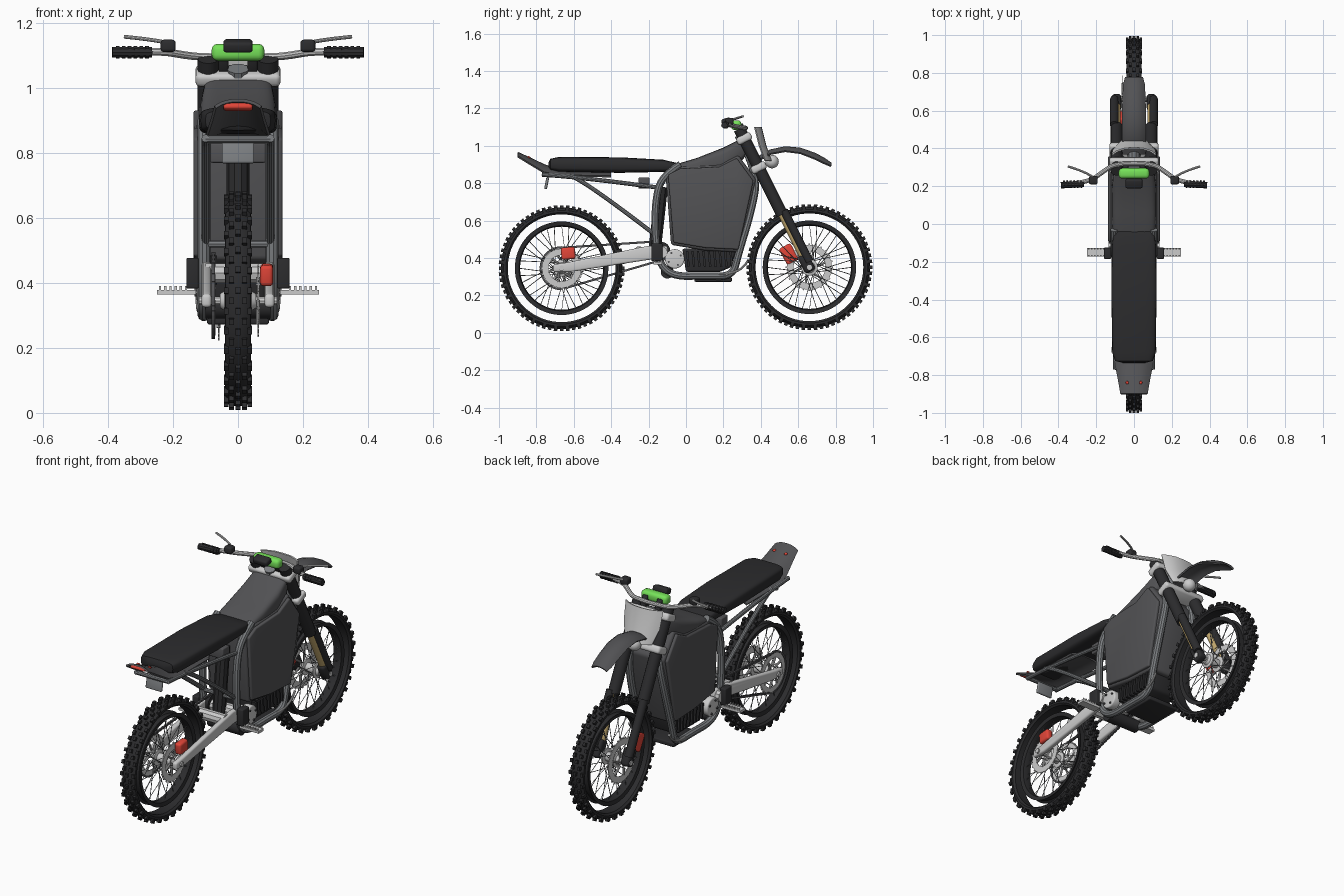
import bpy, bmesh, math
from mathutils import Matrix, Vector

if "Cube" in bpy.data.objects:
    bpy.data.objects.remove(bpy.data.objects["Cube"])

def mat(name, c):
    m = bpy.data.materials.new(name)
    m.diffuse_color = (*c, 1)
    m.use_nodes = True
    m.node_tree.nodes["Principled BSDF"].inputs["Base Color"].default_value = m.diffuse_color
    return m
BLACK, DARK = mat("black", (.025, .025, .027)), mat("dark", (.085, .085, .09))
FRAME, LIGHT = mat("frame_grey", (.2, .21, .22)), mat("light_grey", (.55, .56, .58))
RED, GREEN, GOLD = mat("red", (.75, .06, .04)), mat("green", (.18, .75, .1)), mat("gold", (.55, .4, .16))

def add(name, data, m, mirror=False, bevel=0):
    if isinstance(data, bmesh.types.BMesh):
        bmesh.ops.recalc_face_normals(data, faces=data.faces)
        me = bpy.data.meshes.new(name)
        data.to_mesh(me)
        data.free()
        data = me
    ob = bpy.data.objects.new(name, data)
    data.materials.append(m)
    bpy.context.collection.objects.link(ob)
    if bevel:
        b = ob.modifiers.new("bevel", 'BEVEL')
        b.width, b.segments, b.limit_method, b.angle_limit = bevel, 3, 'ANGLE', .6
    if mirror:
        ob.modifiers.new("mirror", 'MIRROR').use_mirror_merge = False
    return ob

def cube(bm, loc, size, rx=0):
    bmesh.ops.create_cube(bm, size=1, matrix=Matrix.Translation(loc) @ Matrix.Rotation(rx, 4, 'X') @ Matrix.Diagonal((*size, 1)))

def box(name, loc, size, m, rx=0, mirror=False, bevel=.006):
    bm = bmesh.new()
    cube(bm, loc, size, rx)
    return add(name, bm, m, mirror, bevel)

def tubes(name, paths, r, m, mirror=False, res=3):
    cu = bpy.data.curves.new(name, 'CURVE')
    cu.dimensions, cu.bevel_depth, cu.bevel_resolution, cu.use_fill_caps = '3D', r, res, True
    cu.resolution_u = 6
    for p in paths:
        s = cu.splines.new('NURBS' if len(p) > 2 else 'POLY')
        s.points.add(len(p) - 1)
        for q, v in zip(s.points, p):
            q.co = (*v, 1)
        if len(p) > 2:
            s.order_u, s.use_endpoint_u = 3, True
    return add(name, cu, m, mirror)

def skin(bm, rings, closed=True, wrap=False, caps=False):
    rows = [[bm.verts.new(p) for p in r] for r in rings]
    n = len(rows[0])
    for a, b in zip(rows, rows[1:] + rows[:1] if wrap else rows[1:]):
        for i in range(n if closed else n - 1):
            bm.faces.new((a[i], a[(i + 1) % n], b[(i + 1) % n], b[i]))
    if caps:
        bm.faces.new(rows[0])
        bm.faces.new(rows[-1])

def lathe(bm, prof, y, z, n=48, wrap=False):
    """Turn an (x, radius) profile about an axle parallel to x."""
    skin(bm, [[(x, y + r * math.cos(t), z + r * math.sin(t)) for t in (math.tau * i / n for i in range(n))]
              for x, r in prof], wrap=wrap, caps=not wrap)

def disc(name, x0, x1, r, y, z, m, n=32, mirror=False, bevel=0):
    bm = bmesh.new()
    lathe(bm, [(x0, r), (x1, r)], y, z, n)
    return add(name, bm, m, mirror, bevel)

def ring(name, x0, x1, r0, r1, y, z, m, teeth=0):
    bm = bmesh.new()
    lathe(bm, [(x0, r0), (x0, r1), (x1, r1), (x1, r0)], y, z, 64, True)
    for i in range(teeth):
        a = math.tau * i / teeth
        cube(bm, ((x0 + x1) / 2, y - r1 * math.sin(a), z + r1 * math.cos(a)), (x1 - x0, .008, .014), a)
    return add(name, bm, m)

def slab(name, prof, x0, x1, m, mirror=False, bevel=.01):
    bm = bmesh.new()
    skin(bm, [[(x, y, z) for y, z in prof] for x in (x0, x1)], caps=True)
    return add(name, bm, m, mirror, bevel)

def loft(name, secs, m, n=28, e=.45):
    """Rounded-box sections: (y, z bottom, z top, half width)."""
    f = lambda v: math.copysign(abs(v) ** e, v)
    bm = bmesh.new()
    skin(bm, [[(w * f(math.cos(t)), y, (a + b) / 2 + (b - a) / 2 * f(math.sin(t)))
               for t in (math.tau * i / n for i in range(n))] for y, a, b, w in secs], caps=True)
    return add(name, bm, m)

def sheet(name, secs, m, thick=.01, n=9):
    """Arched strip: (y, z, half width, droop of the edges)."""
    bm = bmesh.new()
    skin(bm, [[(w * u, y, z - d * abs(u) ** 2.5) for u in (2 * i / (n - 1) - 1 for i in range(n))]
              for y, z, w, d in secs], closed=False)
    s = add(name, bm, m).modifiers.new("solid", 'SOLIDIFY')
    s.thickness, s.offset = thick, 0

# Wheels: knobbly tyre, rim, crossed spokes, hub
for tag, wy, wz in (("front", .66, .35), ("rear", -.665, .345)):
    bm = bmesh.new()
    lathe(bm, [(-.03, .288), (-.04, .298), (-.039, .31), (-.026, .321), (0, .325),
               (.026, .321), (.039, .31), (.04, .298), (.03, .288)], wy, wz, 72, True)
    for i in range(64):
        rot = Matrix.Translation((0, wy, wz)) @ Matrix.Rotation(math.tau * i / 64, 4, 'X')
        for x, r in ((0, .327), (-.036, .318), (.036, .318)) if i % 2 else ((-.02, .326), (.02, .326)):
            bmesh.ops.create_cube(bm, size=1, matrix=rot @ Matrix.Translation((x, 0, r)) @ Matrix.Diagonal((.015, .019, .02, 1)))
    add(tag + "_tyre", bm, BLACK)
    bm = bmesh.new()
    lathe(bm, [(-.028, .25), (-.024, .228), (0, .222), (.024, .228), (.028, .25), (.014, .238), (-.014, .238)], wy, wz, 64, True)
    add(tag + "_rim", bm, BLACK)
    sp = []
    for i in range(36):
        a = math.tau * i / 36
        b = a + (.75 if i // 2 % 2 else -.75)
        x = .034 if i % 2 else -.034
        sp.append([(x, wy + .038 * math.cos(b), wz + .038 * math.sin(b)),
                   (x * .2, wy + .228 * math.cos(a), wz + .228 * math.sin(a))])
    tubes(tag + "_spokes", sp, .002, FRAME, res=0)
    bm = bmesh.new()
    lathe(bm, [(-.055, .022), (-.042, .03), (-.038, .044), (-.03, .044), (-.026, .025), (.026, .025),
               (.03, .044), (.038, .044), (.042, .03), (.055, .022)], wy, wz, 32)
    add(tag + "_hub", bm, LIGHT)
    tubes(tag + "_axle", [[(-.12, wy, wz), (.12, wy, wz)]], .014, LIGHT)

# Brake discs, sprocket, chain
def spider(name, x, y, z, r, k, m):
    tubes(name, [[(x, y + .03 * math.cos(a), z + .03 * math.sin(a)), (x, y + r * math.cos(a + .3), z + r * math.sin(a + .3))]
                 for a in (math.tau * i / k for i in range(k))], .006, m)
ring("front_disc", -.062, -.057, .085, .12, .66, .35, LIGHT, 24)
spider("front_disc_carrier", -.06, .66, .35, .09, 6, LIGHT)
ring("rear_disc", .06, .065, .07, .105, -.665, .345, LIGHT, 20)
spider("rear_disc_carrier", .062, -.665, .345, .075, 6, LIGHT)
ring("rear_sprocket", -.078, -.073, .08, .108, -.665, .345, LIGHT, 44)
spider("sprocket_carrier", -.075, -.665, .345, .085, 8, LIGHT)
disc("drive_sprocket", -.085, -.065, .045, -.13, .44, BLACK)
bm = bmesh.new()
for (ya, za), (yb, zb) in (((-.66, .455), (-.13, .49)), ((-.64, .24), (-.11, .395))):
    for i in range(40):
        t = (i + .5) / 40
        cube(bm, (-.076, ya + (yb - ya) * t, za + (zb - za) * t), (.012 if i % 2 else .008, .014, .011), math.atan2(zb - za, yb - ya))
for i in range(24):
    a = math.pi / 2 + math.pi * (i + .5) / 24
    cube(bm, (-.076, -.665 + .112 * math.cos(a), .345 + .112 * math.sin(a)), (.01, .015, .011), a + math.pi / 2)
add("chain", bm, DARK)
box("rear_caliper", (.088, -.63, .425), (.04, .075, .065), RED, .1, bevel=.012)
box("front_caliper", (-.075, .55, .42), (.045, .07, .1), RED, .5, bevel=.012)

# Swingarm
slab("swingarm", [(-.71, .325), (-.71, .365), (-.64, .375), (-.2, .465), (-.1, .465), (-.09, .4), (-.2, .39), (-.62, .325)], .082, .112, LIGHT, True)
tubes("swingarm_brace", [[(-.1, -.25, .43), (.1, -.25, .43)], [(-.135, -.13, .43), (.135, -.13, .43)]], .032, LIGHT)
tubes("rear_shock", [[(0, -.17, .42), (0, -.13, .78)]], .035, BLACK)

# Frame and rear subframe
X = .105
tubes("main_frame", [[(.05, .31, 1.0), (.09, .385, .84), (X, .35, .65), (X, .28, .42), (X, .25, .3), (X, .1, .305),
                      (X, -.06, .3), (X, -.14, .36), (X, -.165, .5), (X, -.165, .7), (X, -.13, .84), (X, -.03, .9)]], .02, FRAME, True)
tubes("subframe", [[(.1, -.77, .845), (.1, -.58, .835), (.1, -.14, .775)], [(.1, -.62, .84), (.1, -.55, .82), (.1, -.16, .52)]], .012, FRAME, True)
tubes("subframe_crossbar", [[(-.1, -.76, .843), (.1, -.76, .843)], [(-.1, -.165, .52), (.1, -.165, .52)]], .012, FRAME)
box("subframe_box", (0, -.225, .80), (.17, .06, .06), DARK)
box("number_plate_holder", (0, -.745, .80), (.1, .015, .065), FRAME, -.2)

# Body, tank and motor
prof = [(-.11, .855), (-.04, .89), (.18, .90), (.28, .95), (.375, .82), (.29, .43), (.1, .44), (-.08, .47)]
slab("battery_case", prof, -.122, .122, DARK, bevel=.015)
slab("side_panel", [(.13 + (y - .13) * .94, .68 + (z - .68) * .94) for y, z in prof], .11, .137, DARK, True, .008)
loft("tank_cover", [(-.09, .82, .88, .10), (-.04, .82, .905, .113), (.06, .82, .935, .118), (.2, .84, .99, .116),
                    (.28, .9, 1.03, .108), (.315, .94, 1.02, .09)], DARK)
slab("motor_case", [(-.02, .45), (.27, .45), (.24, .35), (.18, .325), (0, .325)], -.085, .085, BLACK, bevel=.012)
bm = bmesh.new()
for i in range(9):
    cube(bm, (.097, .01 + .029 * i, .395), (.03, .012, .085), .1)
add("motor_fins", bm, BLACK, True)
disc("motor_cover", .08, .128, .052, -.06, .395, LIGHT, mirror=True, bevel=.008)
tubes("cover_bolts", [[(.12, -.06 + .036 * math.cos(a), .395 + .036 * math.sin(a)),
                       (.134, -.06 + .036 * math.cos(a), .395 + .036 * math.sin(a))] for a in (.5, 2.1, 3.6, 5.2)], .006, DARK, True, 1)
box("skid_plate", (0, .145, .285), (.19, .2, .025), BLACK)
disc("lower_roller", -.1, .1, .035, -.1, .325, BLACK, 24)

# Foot pegs, pedals
box("peg_bracket", (.14, -.155, .43), (.038, .06, .095), BLACK, mirror=True)
bm = bmesh.new()
cube(bm, (.19, -.15, .372), (.12, .045, .014))
for i in range(6):
    for dy in (-.018, .018):
        cube(bm, (.16 + .016 * i, -.15 + dy, .383), (.007, .007, .014))
add("foot_peg", bm, LIGHT, True)
tubes("foot_lever", [[(.12, .18, .315), (.125, .29, .31), (.125, .33, .385)]], .006, LIGHT, True)

# Seat and rear fender with lamps
loft("seat", [(-.735, .885, .91, .06), (-.725, .87, .93, .1), (-.68, .86, .94, .115), (-.35, .855, .938, .12),
              (-.12, .86, .925, .117), (-.05, .865, .908, .108), (-.03, .88, .9, .09)], BLACK)
sheet("rear_fender", [(-.9, .962, .07, .02), (-.84, .935, .08, .03), (-.76, .897, .095, .04), (-.68, .87, .105, .03), (-.4, .855, .1, .02)], DARK)
box("tail_lamp", (0, -.885, .943), (.09, .03, .022), RED, -.4, bevel=.008)
box("tail_light_dot", (.036, -.84, .938), (.016, .016, .012), RED, -.4, True)

# Front fork, clamps, steering
T, A = Vector((.092, .285, 1.09)), Vector((.092, .655, .35))
P = lambda t, dx=0, d=0: (.092 + dx, T.y + (A.y - T.y) * t + d * .9, T.z + (A.z - T.z) * t + d * .44)
RK = math.atan2(.37, .74)
tubes("fork_upper", [[P(0), P(.62)]], .032, BLACK, True, 5)
tubes("fork_lower", [[P(.6), P(.98)]], .021, GOLD, True, 5)
tubes("fork_guard", [[P(.6, .012, .018), P(.97, .012, .018)]], .023, BLACK, True, 5)
box("fork_foot", P(.97), (.05, .06, .1), BLACK, RK, True, .015)
for nm, t in (("upper_clamp", .07), ("lower_clamp", .28)):
    box(nm, (0, *P(t)[1:]), (.262, .085, .042), LIGHT, RK, bevel=.014)
tubes("steering_stem", [[(0, .29, 1.06), (0, .385, .87)]], .034, FRAME)
box("bar_mount", (.045, .295, 1.085), (.03, .045, .06), BLACK, RK, True)

# Handlebar, grips, levers, display
tubes("handlebar", [[(-.38, .205, 1.11), (-.24, .22, 1.115), (-.16, .28, 1.1), (-.1, .32, 1.095), (.1, .32, 1.095),
                     (.16, .28, 1.1), (.24, .22, 1.115), (.38, .205, 1.11)]], .012, LIGHT)
tubes("grip", [[(.265, .213, 1.11), (.387, .205, 1.11)]], .017, BLACK, True)
tubes("grip_ribs", [[(.275 + .018 * i, .212, 1.11), (.285 + .018 * i, .211, 1.11)] for i in range(6)], .02, BLACK, True)
box("lever_mount", (.215, .232, 1.13), (.046, .045, .038), BLACK, mirror=True, bevel=.01)
tubes("hand_lever", [[(.22, .25, 1.14), (.26, .278, 1.149), (.35, .305, 1.158)]], .006, LIGHT, True)
box("bar_pad", (0, .268, 1.11), (.162, .055, .052), GREEN, bevel=.018)
box("display", (0, .215, 1.13), (.09, .05, .034), BLACK, .3, bevel=.01)

# Front plate, lamp and fender
bm = bmesh.new()
skin(bm, [[(w * u, y - .035 * abs(u) ** 3, z) for u in (-1, -.8, -.4, 0, .4, .8, 1)]
          for y, z, w in ((.405, 1.1, .118), (.43, 1.0, .112), (.46, .92, .085))], closed=False)
s = add("front_plate", bm, LIGHT).modifiers.new("solid", 'SOLIDIFY')
s.thickness = .008
bm = bmesh.new()
bmesh.ops.create_uvsphere(bm, u_segments=20, v_segments=12, radius=.036, matrix=Matrix.Translation((0, .46, .915)))
add("head_lamp", bm, LIGHT)
sheet("front_fender", [(.37, .93, .06, .02), (.45, .975, .06, .02), (.53, .992, .06, .022), (.61, .985, .06, .025),
                       (.69, .957, .057, .028), (.74, .93, .054, .025), (.775, .905, .045, .015)], DARK)

# Apply modifiers and shade
for o in bpy.context.scene.objects:
    o.select_set(True)
    bpy.context.view_layer.objects.active = o
bpy.ops.object.convert(target='MESH')
bpy.ops.object.shade_smooth_by_angle(angle=math.radians(35))
